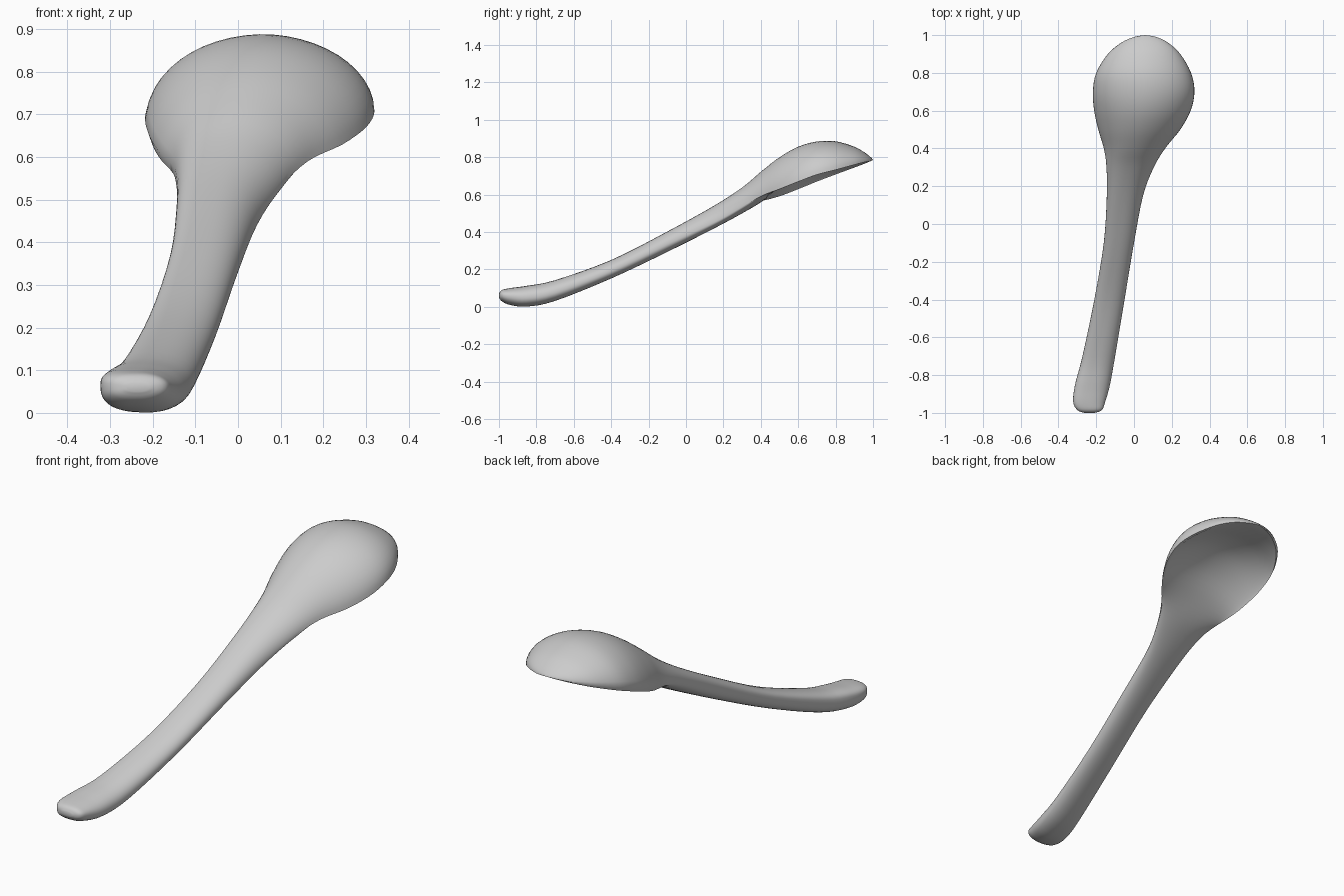
import bpy, bmesh, math

if "Cube" in bpy.data.objects:
    bpy.data.objects.remove(bpy.data.objects["Cube"])

# Stations along the ladle: y, left x, right x, top z, edge z, underside z, sideways tilt
STATIONS = [
    (-1.00, -0.262, -0.208, 0.070, 0.060, 0.050, 0.0),
    (-0.985, -0.30, -0.170, 0.090, 0.062, 0.030, 0.0),
    (-0.94, -0.322, -0.152, 0.100, 0.060, 0.010, -0.05),
    (-0.85, -0.312, -0.127, 0.112, 0.060, 0.002, -0.1),
    (-0.70, -0.273, -0.100, 0.142, 0.088, 0.032, -0.1),
    (-0.40, -0.210, -0.050, 0.250, 0.202, 0.152, -0.1),
    (-0.10, -0.160, 0.000, 0.402, 0.345, 0.294, -0.1),
    (0.15, -0.144, 0.048, 0.540, 0.465, 0.420, -0.14),
    (0.30, -0.146, 0.105, 0.638, 0.540, 0.500, -0.04),
    (0.40, -0.161, 0.165, 0.722, 0.578, 0.560, 0.08),
    (0.50, -0.191, 0.245, 0.800, 0.610, 0.640, 0.09),
    (0.60, -0.213, 0.300, 0.856, 0.649, 0.725, 0.08),
    (0.70, -0.220, 0.320, 0.884, 0.688, 0.775, 0.07),
    (0.80, -0.202, 0.302, 0.885, 0.720, 0.790, 0.05),
    (0.90, -0.140, 0.245, 0.856, 0.752, 0.785, 0.04),
    (0.96, -0.068, 0.180, 0.822, 0.771, 0.782, 0.03),
    (0.99, 0.000, 0.118, 0.798, 0.780, 0.783, 0.0),
    (1.00, 0.06, 0.06, 0.785, 0.785, 0.785, 0.0),
]
SUB, HALF = 4, 24


def smooth_stations(rows):
    """Catmull-Rom resampling of the station table."""
    out = []
    for i in range(len(rows) - 1):
        a, b, c, d = (rows[min(max(i + k, 0), len(rows) - 1)] for k in (-1, 0, 1, 2))
        for s in range(SUB):
            t = s / SUB
            out.append([0.5 * (2 * q + (r - p) * t + (2 * p - 5 * q + 4 * r - u) * t * t
                               + (3 * q - p - 3 * r + u) * t ** 3)
                        for p, q, r, u in zip(a, b, c, d)])
    out.append(list(rows[-1]))
    return out


def ramp(y, lo, hi):
    t = min(max((y - lo) / (hi - lo), 0), 1)
    return t * t * (3 - 2 * t)


def section(y, xl, xr, top, edge, low, tilt):
    """Closed ring: domed upper side, then solid or hollow underside."""
    c, w = (xl + xr) / 2, (xr - xl) / 2
    bowl = ramp(y, -0.1, 0.6)
    hollow = ramp(y, 0.3, 0.5)
    inner = w - hollow * min(0.012, 0.25 * w)
    pts = []
    for side in (0, 1):
        for k in range(HALF + side):
            t = math.pi * k / HALF
            if side:
                t = math.pi - t
            cs, sn = math.cos(t), max(math.sin(t), 0)
            # flatter left shoulder on the handle, softer right side on the bowl
            n = 2 + (1 - bowl) * 0.8 if cs < 0 else 2.2 - 0.3 * bowl
            u = math.copysign(abs(cs) ** (2 / n), cs)
            v = sn ** (2 / n + (0.7 * hollow if side else 0))
            x = c + (inner if side else w) * u
            z = edge + ((low if side else top) - edge) * v + tilt * (x - c) * (1 - 0.5 * v)
            pts.append((x, y, z))
    return pts


# Ladle: handle and hollow bowl in one loft
bm = bmesh.new()
rings = [[bm.verts.new(p) for p in section(*row)] for row in smooth_stations(STATIONS)]
for a, b in zip(rings, rings[1:]):
    for j in range(len(a)):
        k = (j + 1) % len(a)
        bm.faces.new((a[j], a[k], b[k], b[j]))
bm.faces.new(rings[0])
bmesh.ops.remove_doubles(bm, verts=bm.verts, dist=0.0005)
bmesh.ops.recalc_face_normals(bm, faces=bm.faces)
mesh = bpy.data.meshes.new("ladle")
bm.to_mesh(mesh)
bm.free()
ladle = bpy.data.objects.new("ladle", mesh)
bpy.context.collection.objects.link(ladle)

# Plain grey finish
grey = bpy.data.materials.new("grey")
grey.diffuse_color = (0.6, 0.6, 0.6, 1)
grey.use_nodes = True
grey.node_tree.nodes["Principled BSDF"].inputs["Base Color"].default_value = grey.diffuse_color
mesh.materials.append(grey)

bpy.context.view_layer.objects.active = ladle
ladle.select_set(True)
bpy.ops.object.shade_smooth_by_angle(angle=math.radians(50))
